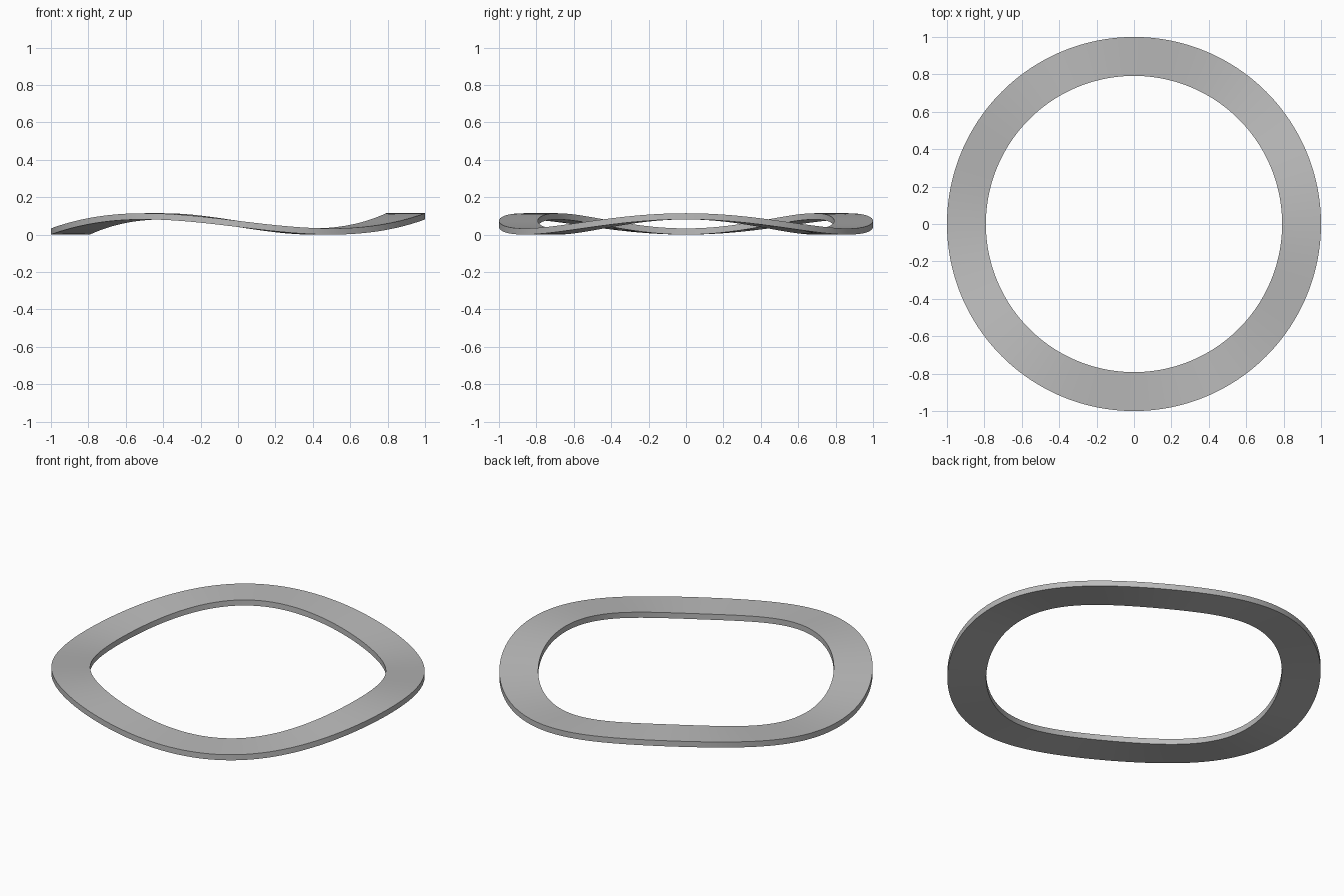
import bpy
import bmesh
from math import cos, sin, pi, radians

if "Cube" in bpy.data.objects:
    bpy.data.objects.remove(bpy.data.objects["Cube"], do_unlink=True)

OUTER, INNER = 1.0, 0.792
THICK, HEIGHT = 0.033, 0.114
WAVES, STEPS = 3, 192
amplitude = (HEIGHT - THICK) / 2

# Grey metal
metal = bpy.data.materials.new("grey metal")
metal.use_nodes = True
grey = (0.5, 0.5, 0.5, 1)
metal.diffuse_color = grey
metal.node_tree.nodes["Principled BSDF"].inputs["Base Color"].default_value = grey

# Wavy ring: a rectangular section swept round a circle, rising and falling
bm = bmesh.new()
section = [(INNER, 0), (OUTER, 0), (OUTER, THICK), (INNER, THICK)]
rings = []
for i in range(STEPS):
    a = 2 * pi * i / STEPS
    lift = amplitude * (1 + cos(WAVES * a))
    rings.append([bm.verts.new((r * cos(a), r * sin(a), z + lift)) for r, z in section])
for i in range(STEPS):
    p, q = rings[i], rings[(i + 1) % STEPS]
    for j in range(4):
        k = (j + 1) % 4
        bm.faces.new((p[j], p[k], q[k], q[j]))
bmesh.ops.recalc_face_normals(bm, faces=bm.faces)

mesh = bpy.data.meshes.new("wave_washer")
bm.to_mesh(mesh)
bm.free()
mesh.materials.append(metal)
washer = bpy.data.objects.new("wave_washer", mesh)
bpy.context.collection.objects.link(washer)

# Smooth faces, sharp rims
bpy.ops.object.select_all(action="DESELECT")
washer.select_set(True)
bpy.context.view_layer.objects.active = washer
bpy.ops.object.shade_smooth_by_angle(angle=radians(30))
